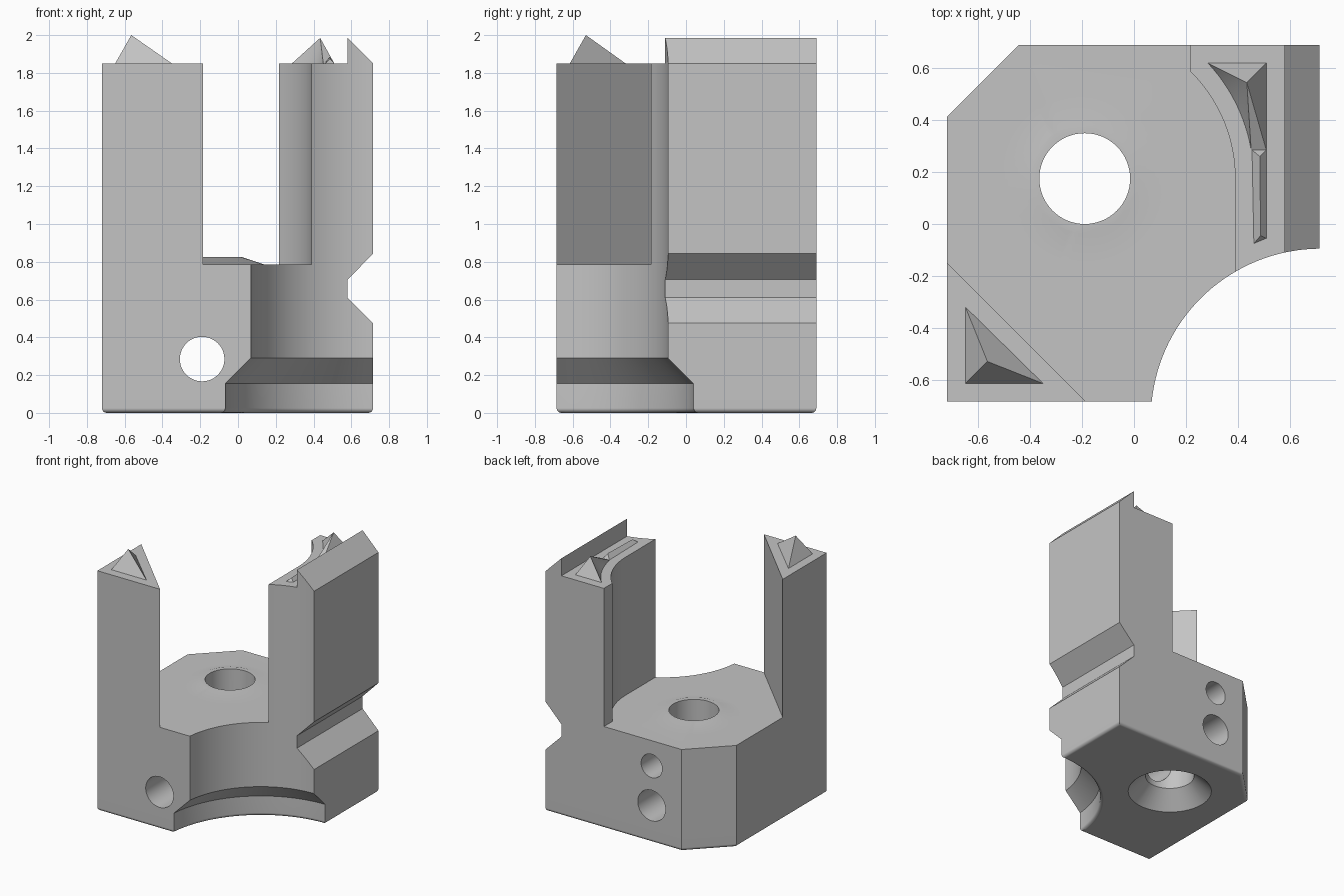
import bpy, bmesh
from math import sin, cos, acos, asin, pi, radians
from mathutils import Matrix, Vector

if "Cube" in bpy.data.objects:
    bpy.data.objects.remove(bpy.data.objects["Cube"], do_unlink=True)

grey = bpy.data.materials.new("light_grey")
grey.use_nodes = True
grey.diffuse_color = (0.55, 0.55, 0.55, 1)
grey.node_tree.nodes["Principled BSDF"].inputs["Base Color"].default_value = (0.55, 0.55, 0.55, 1)

BORE = Vector((-0.19, 0.175))      # axis of the vertical bore
SCOOP = Vector((0.72, -0.75))      # axis of the round front corner cut
FLOOR, TOP = 0.785, 1.85


def arc(c, r, a0, a1, n):
    return [(c[0] + r * cos(a0 + (a1 - a0) * i / n),
             c[1] + r * sin(a0 + (a1 - a0) * i / n)) for i in range(n + 1)]


def finish(name, bm):
    bmesh.ops.recalc_face_normals(bm, faces=bm.faces)
    mesh = bpy.data.meshes.new(name)
    bm.to_mesh(mesh)
    bm.free()
    mesh.materials.append(grey)
    ob = bpy.data.objects.new(name, mesh)
    bpy.context.collection.objects.link(ob)
    return ob


def loft(name, loops, matrix=Matrix()):
    """Closed solid through loops of 3D points with equal counts."""
    bm = bmesh.new()
    rows = [[bm.verts.new(matrix @ Vector(p)) for p in lp] for lp in loops]
    n = len(rows[0])
    for a, b in zip(rows, rows[1:]):
        for i in range(n):
            j = (i + 1) % n
            bm.faces.new((a[i], a[j], b[j], b[i]))
    bm.faces.new(rows[0])
    bm.faces.new(rows[-1])
    return finish(name, bm)


def prism_z(name, pts, z0, z1):
    return loft(name, [[(x, y, z) for x, y in pts] for z in (z0, z1)])


def prism_y(name, pts, y0, y1):
    return loft(name, [[(x, y, z) for x, z in pts] for y in (y0, y1)])


def lathe(name, profile, matrix, n=64):
    return loft(name, [[(x, y, z) for x, y in arc((0, 0), r, 0, 2 * pi * (n - 1) / n, n - 1)]
                       for r, z in profile], matrix)


def combine(body, tool, operation="DIFFERENCE"):
    mod = body.modifiers.new("combine", "BOOLEAN")
    mod.operation, mod.solver, mod.object = operation, "EXACT", tool
    bpy.context.view_layer.objects.active = body
    bpy.ops.object.modifier_apply(modifier=mod.name)
    bpy.data.objects.remove(tool, do_unlink=True)


def outline(z, d, r):
    """Body outline at height z, inset by d, with corner scoop radius r."""
    r += d
    x1, y0, y1, x0 = 0.715 - d, -0.685 + d, 0.69 - d, -0.72 + d
    a0 = acos((x1 - SCOOP.x) / r)
    a1 = pi - asin((y0 - SCOOP.y) / r)
    pts = [(x1, y1), (-0.445 + 0.414 * d, y1), (x0, 0.415 - 0.414 * d), (x0, y0)]
    return [(x, y, z) for x, y in pts + arc(SCOOP, r, a1, a0, 32)]


# Body with rounded bottom rim and stepped corner scoop
rim, steps = 0.025, 4
loops = [outline(rim * (1 - sin(pi / 2 * k / steps)), rim * (1 - cos(pi / 2 * k / steps)), 0.79)
         for k in range(steps, -1, -1)]
loops += [outline(0.155, 0, 0.79), outline(0.29, 0, 0.655), outline(2.1, 0, 0.655)]
body = loft("holder_body", loops)

# Open space between the two posts
curve = arc(BORE, 0.58, 0, radians(45.4), 16)
combine(body, prism_z("pocket", [(0.2, -1.07), (0.39, -1.07)] + curve
                      + [(0.22, 1), (-1.2, 1), (-1.2, 0.33)], FLOOR, 2.3))

# Post tops with the raised side lip, and the side groove
combine(body, prism_y("top_trim", [(-1, TOP), (0.58, TOP), (0.58, 1.985), (0.8, 1.765),
                                   (0.8, 2.3), (-1, 2.3)], -1, 1))
combine(body, prism_y("side_groove", [(0.58, 0.61), (0.815, 0.375), (0.815, 0.945),
                                      (0.58, 0.705)], -1, 1))

# Shallow boss, countersunk bore and cross holes
at_bore = Matrix.Translation((BORE.x, BORE.y, 0))
combine(body, lathe("boss", [(0.33, 0.6), (0.33, FLOOR), (0.21, 0.825)], at_bore), "UNION")
combine(body, lathe("bore", [(0.325, -0.025), (0.175, 0.125), (0.175, 1)], at_bore))
for r, z, y0, y1 in [(0.118, 0.285, -1, 1), (0.09, 0.59, BORE.y, 1)]:
    turn = Matrix.Translation((BORE.x, 0, z)) @ Matrix.Rotation(-pi / 2, 4, "X")
    combine(body, lathe("cross_hole", [(r, y0), (r, y1)], turn, 48))


def spike(name, base, ridge):
    """Open-bottomed hull over a flat base and one or more ridge points."""
    bm = bmesh.new()
    low = [bm.verts.new((x, y, TOP)) for x, y in base]
    high = [bm.verts.new(p) for p in ridge]
    n = len(low)
    if len(high) == 1:
        for i in range(n):
            bm.faces.new((low[i], low[(i + 1) % n], high[0]))
    else:
        a, b = high
        for f in ((low[0], low[1], a), (low[1], low[2], b, a),
                  (low[2], low[3], b), (low[3], low[0], a, b)):
            bm.faces.new(f)
    return finish(name, bm)


# Pointed tips on the posts
tips = [
    spike("right_post_tip", [(-0.65, -0.32), (-0.65, -0.615), (-0.35, -0.615)],
          [(-0.565, -0.53, 2.0)]),
    spike("left_post_tip", [(0.51, 0.285), (0.51, 0.62)]
          + arc(BORE, 0.651, radians(43.1), radians(9.7), 12), [(0.435, 0.545, 1.985)]),
    spike("left_post_rib", [(0.455, 0.285), (0.51, 0.285), (0.51, -0.055), (0.462, -0.075)],
          [(0.485, 0.26, 1.885), (0.488, -0.045, 1.875)]),
]

# Smooth curved walls, keep edges crisp
for ob in [body] + tips:
    bpy.ops.object.select_all(action="DESELECT")
    ob.select_set(True)
    bpy.context.view_layer.objects.active = ob
    bpy.ops.object.shade_smooth_by_angle(angle=radians(30))
mod = body.modifiers.new("even_shading", "WEIGHTED_NORMAL")
mod.keep_sharp = True
